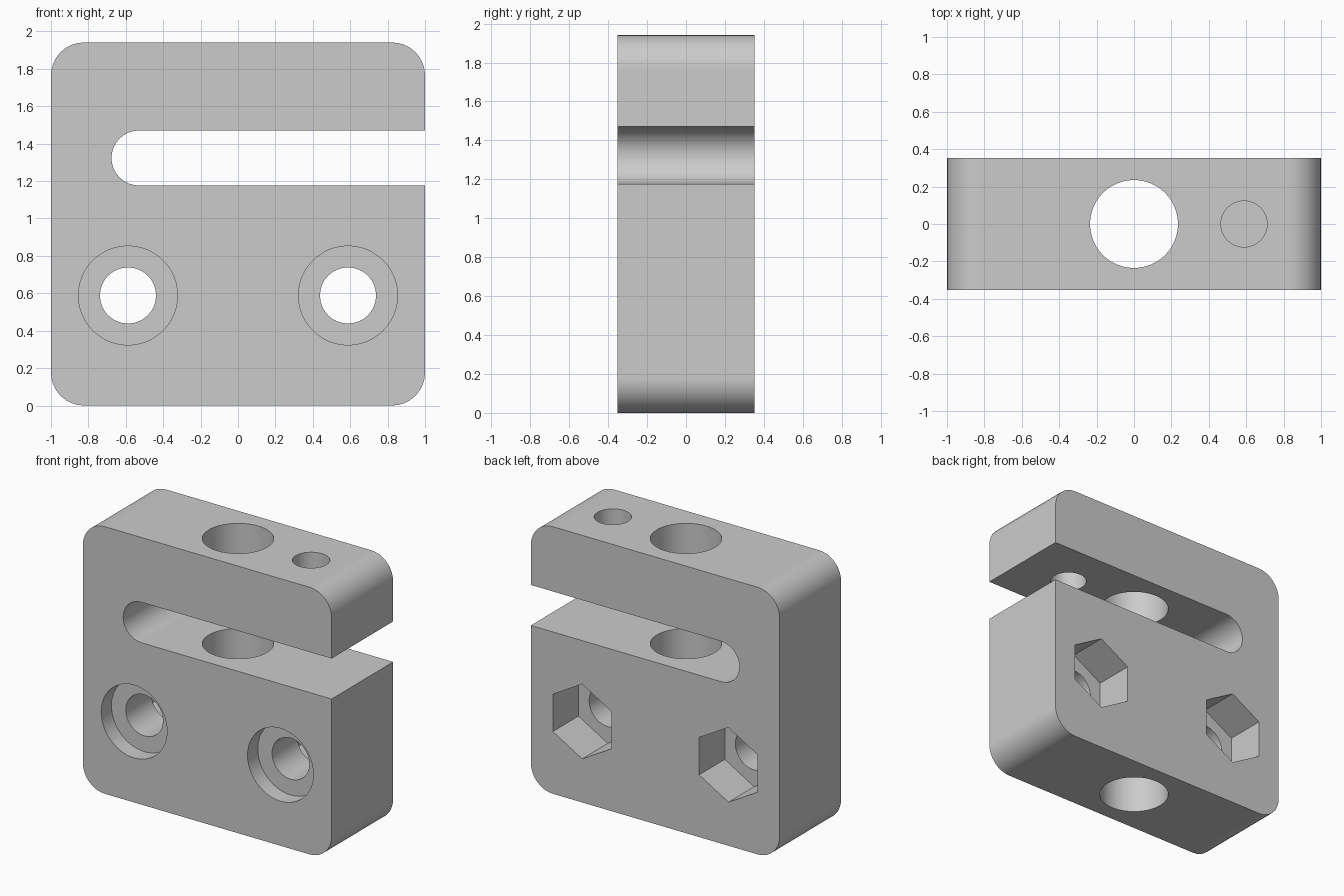
import bpy, bmesh, math
from mathutils import Matrix

cube = bpy.data.objects.get("Cube")
if cube:
    bpy.data.objects.remove(cube, do_unlink=True)

U = 2 / 34                      # one design unit
W, D, H = 34 * U, 12 * U, 33 * U
CORNER = 3 * U
SLOT_LOW, SLOT_HIGH = 20 * U, 25 * U
SLOT_R = (SLOT_HIGH - SLOT_LOW) / 2
SLOT_END = -9 * U               # centre of the rounded slot end
BOLT_X, BOLT_Z = 10 * U, 10 * U

grey = bpy.data.materials.new("plain grey")
grey.use_nodes = True
grey.diffuse_color = (0.6, 0.6, 0.6, 1)
grey.node_tree.nodes["Principled BSDF"].inputs["Base Color"].default_value = (0.6, 0.6, 0.6, 1)


def add_object(name, bm):
    bmesh.ops.recalc_face_normals(bm, faces=bm.faces)
    mesh = bpy.data.meshes.new(name)
    bm.to_mesh(mesh)
    bm.free()
    obj = bpy.data.objects.new(name, mesh)
    bpy.context.collection.objects.link(obj)
    mesh.materials.append(grey)
    return obj


def arc(cx, cz, r, start, end, steps):
    angles = [math.radians(start + (end - start) * i / steps) for i in range(steps + 1)]
    return [(cx + r * math.cos(a), cz + r * math.sin(a)) for a in angles]


# Block outline: rounded square with a slot open on the left (+x) side
cx = W / 2 - CORNER
outline = [(W / 2, SLOT_HIGH)]
outline += arc(cx, H - CORNER, CORNER, 0, 90, 8)
outline += arc(-cx, H - CORNER, CORNER, 90, 180, 8)
outline += arc(-cx, CORNER, CORNER, 180, 270, 8)
outline += arc(cx, CORNER, CORNER, 270, 360, 8)
outline += [(W / 2, SLOT_LOW)]
outline += arc(SLOT_END, SLOT_LOW + SLOT_R, SLOT_R, 270, 90, 16)

bm = bmesh.new()
face = bm.faces.new([bm.verts.new((x, -D / 2, z)) for x, z in outline])
extruded = bmesh.ops.extrude_face_region(bm, geom=[face])["geom"]
bmesh.ops.translate(bm, vec=(0, D, 0),
                    verts=[v for v in extruded if isinstance(v, bmesh.types.BMVert)])
block = add_object("clamp_block", bm)


def cut(radius, sides, axis, start, end, x, z=0.0):
    """Cut a prism out of the block along y or z, from start to end."""
    bm = bmesh.new()
    bmesh.ops.create_cone(bm, cap_ends=True, segments=sides, radius1=radius,
                          radius2=radius, depth=end - start)
    mid = (start + end) / 2
    if axis == 'Y':
        matrix = Matrix.Translation((x, mid, z)) @ Matrix.Rotation(math.pi / 2, 4, 'X')
    else:
        matrix = Matrix.Translation((x, 0, mid))
    bm.transform(matrix)
    cutter = add_object("hole_cutter", bm)
    cutter.hide_render = True
    mod = block.modifiers.new("hole", 'BOOLEAN')
    mod.operation = 'DIFFERENCE'
    mod.solver = 'EXACT'
    mod.object = cutter
    bpy.ops.object.modifier_apply(modifier=mod.name)
    bpy.data.objects.remove(cutter, do_unlink=True)


bpy.ops.object.select_all(action='DESELECT')
block.select_set(True)
bpy.context.view_layer.objects.active = block

# Vertical rod bore, and the clamp screw hole through the upper arm only
cut(4 * U, 48, 'Z', -0.1, H + 0.1, 0)
cut(2.1 * U, 32, 'Z', SLOT_HIGH - 0.1, H + 0.1, 10 * U)

# Two bolt holes: round counterbore at the front, hexagonal nut pocket at the back
for side in (-1, 1):
    x = side * BOLT_X
    cut(2.55 * U, 32, 'Y', -D / 2 - 0.1, D / 2 + 0.1, x, BOLT_Z)
    cut(4.5 * U, 48, 'Y', -D / 2 - 0.1, -D / 2 + 2 * U, x, BOLT_Z)
    cut(4 * U / math.cos(math.pi / 6), 6, 'Y', D / 2 - 5 * U, D / 2 + 0.1, x, BOLT_Z)

# Smooth curved walls, crisp rims and flat faces
bpy.ops.object.shade_smooth_by_angle(angle=math.radians(30))
normals = block.modifiers.new("flat_face_normals", 'WEIGHTED_NORMAL')
normals.keep_sharp = True
